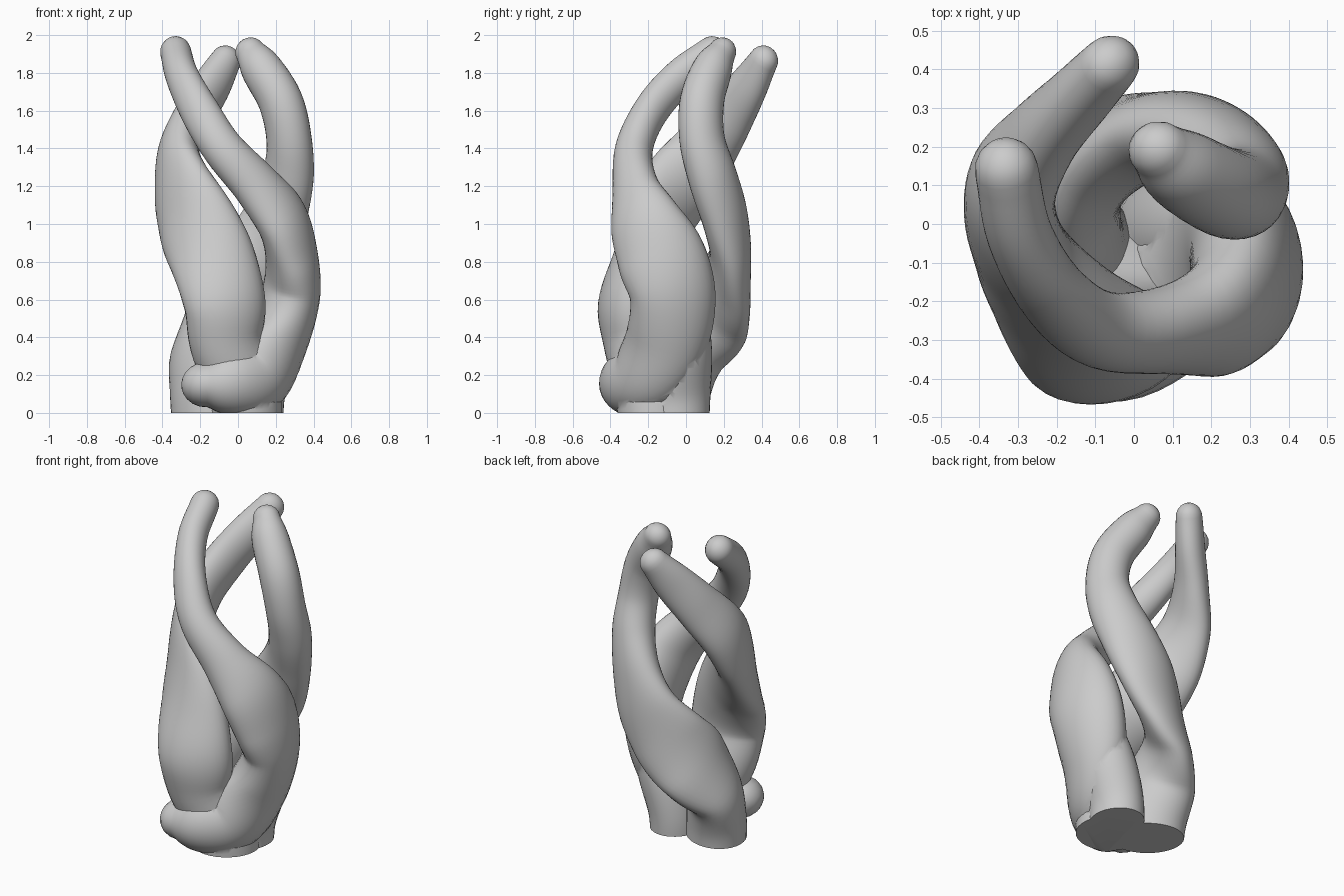
import bpy, bmesh, math
from mathutils import Vector

if "Cube" in bpy.data.objects:
    bpy.data.objects.remove(bpy.data.objects["Cube"])

SIDES, STEPS = 32, 6
LEAN = 0.5   # how far each oval section turns its trailing edge inward


def spline(keys):
    """Catmull-Rom samples of (x, y, z, radial half-size, sideways half-size)."""
    k = [Vector(p) for p in keys]
    k = [k[0] * 2 - k[1]] + k + [k[-1] * 2 - k[-2]]
    out = []
    for i in range(1, len(k) - 2):
        a, b, c, d = k[i - 1:i + 3]
        for s in range(STEPS):
            t = s / STEPS
            out.append((b * 2 + (c - a) * t + (a * 2 - b * 5 + c * 4 - d) * t ** 2
                        + (b * 3 - a - c * 3 + d) * t ** 3) * 0.5)
    return out + [k[-2]]


def tendril(name, keys):
    """Rounded tube with oval sections that roughly face the central axis."""
    pts = spline(keys)
    rings = []
    for i, p in enumerate(pts):
        c = Vector(p[:3])
        t = Vector((pts[min(i + 1, len(pts) - 1)] - pts[max(i - 1, 0)])[:3]).normalized()
        r = Vector((c.x - LEAN * c.y, c.y + LEAN * c.x, 0))
        r = (r - t * r.dot(t)).normalized()
        rings.append((c, r * p[3], t.cross(r) * p[4], t))

    def cap(ring, sign):
        c, r, b, t = ring
        h = (r.length + b.length) / 2 * sign
        angles = [math.radians(a) for a in (18, 36, 54, 70, 82)]
        return [(c + t * h * math.sin(a), r * math.cos(a), b * math.cos(a), t) for a in angles]

    rings = cap(rings[0], -1)[::-1] + rings + cap(rings[-1], 1)
    bm = bmesh.new()
    loops = []
    for c, r, b, t in rings:
        loops.append([bm.verts.new(c + r * math.cos(a) + b * math.sin(a))
                      for a in (2 * math.pi * j / SIDES for j in range(SIDES))])
    for lo, hi in zip(loops, loops[1:]):
        for j in range(SIDES):
            n = (j + 1) % SIDES
            bm.faces.new((lo[j], lo[n], hi[n], hi[j]))
    bm.faces.new(loops[0][::-1])
    bm.faces.new(loops[-1])
    bmesh.ops.recalc_face_normals(bm, faces=bm.faces)
    me = bpy.data.meshes.new(name)
    bm.to_mesh(me)
    bm.free()
    ob = bpy.data.objects.new(name, me)
    bpy.context.collection.objects.link(ob)
    return ob


# Front tendril: sideways foot, swings right, then crosses to the left tip
front = tendril("twisted_tendrils", [
    (-.17, -.30, .15, .14, .12), (-.04, -.29, .16, .17, .18), (.09, -.20, .20, .18, .21),
    (.21, -.10, .39, .165, .22), (.28, -.07, .62, .15, .23), (.285, -.13, .82, .14, .235),
    (.235, -.22, 1.02, .125, .195), (.10, -.27, 1.20, .11, .135), (-.08, -.275, 1.40, .10, .11),
    (-.205, -.185, 1.60, .09, .105), (-.295, -.03, 1.78, .085, .095), (-.33, .14, 1.91, .082, .085)])

# Left tendril: broad at the front, leaning left and ending at the back tip
left = tendril("left_tendril", [
    (.05, -.16, -.10, .19, .19), (.02, -.19, .15, .19, .20), (-.06, -.28, .38, .155, .20),
    (-.07, -.32, .58, .14, .22), (-.13, -.26, .80, .13, .225), (-.22, -.16, 1.00, .125, .23),
    (-.30, -.04, 1.20, .115, .215), (-.315, .09, 1.38, .11, .175), (-.24, .22, 1.56, .095, .14),
    (-.14, .33, 1.73, .085, .115), (-.065, .41, 1.865, .075, .083)])

# Back tendril: rises from the left base around the back to the right tip
back = tendril("back_tendril", [
    (-.15, -.08, -.10, .17, .21), (-.17, -.06, .12, .17, .21), (-.19, 0, .32, .155, .22),
    (-.14, .12, .50, .125, .235), (-.03, .20, .66, .115, .225), (.10, .235, .84, .11, .20),
    (.20, .205, 1.04, .115, .17), (.265, .14, 1.25, .12, .145), (.27, .085, 1.45, .115, .125),
    (.225, .085, 1.65, .115, .12), (.125, .14, 1.82, .105, .11), (.065, .19, 1.91, .075, .08)])

# Stem under the front tendril, running from its bend down to the base
stem = tendril("front_stem", [
    (.09, -.05, -.1, .15, .17), (.10, -.04, .1, .15, .17),
    (.17, -.03, .32, .15, .17), (.25, -.04, .52, .12, .16)])

# Flat base cutter
bpy.ops.mesh.primitive_cube_add(size=2, location=(0, 0, -1))
cutter = bpy.context.object
cutter.name = "ground_cutter"
cutter.hide_render = True

# Fuse the tendrils and trim the underside
bpy.context.view_layer.objects.active = front
for other, op in ((left, 'UNION'), (back, 'UNION'), (stem, 'UNION'), (cutter, 'DIFFERENCE')):
    mod = front.modifiers.new(op.lower(), 'BOOLEAN')
    mod.operation = op
    mod.solver = 'EXACT'
    mod.object = other
    bpy.ops.object.modifier_apply(modifier=mod.name)
    bpy.data.objects.remove(other)

bpy.ops.object.select_all(action='DESELECT')
front.select_set(True)
bpy.ops.object.shade_smooth_by_angle(angle=math.radians(35))
